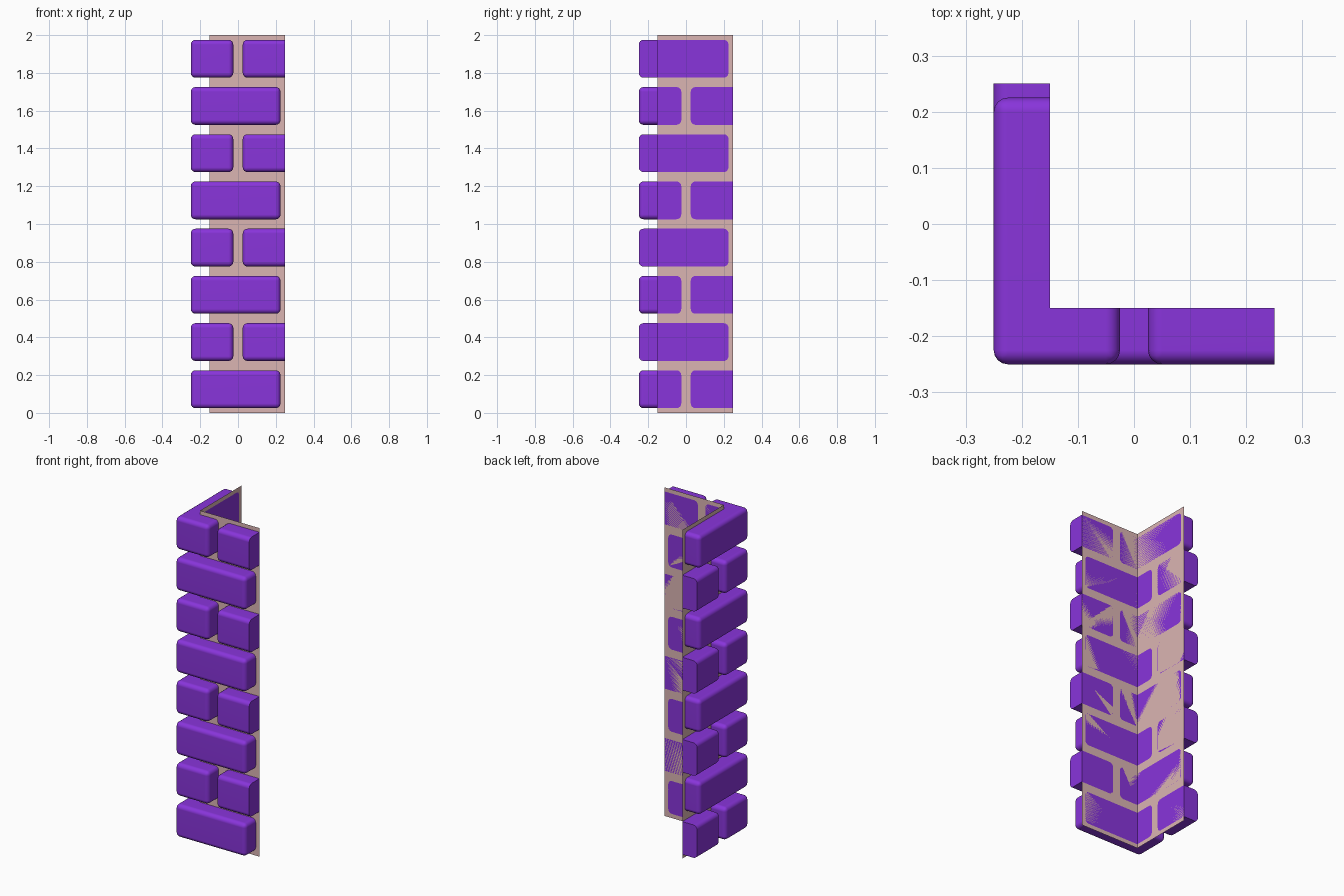
import bpy, bmesh, math
from mathutils import Vector

if "Cube" in bpy.data.objects:
    bpy.data.objects.remove(bpy.data.objects["Cube"])

OUT, WALL, END, GAP = -0.25, -0.15, 0.25, 0.025   # outer face, wall plane, open end, half joint
ROWS, PITCH, BEVEL = 8, 0.25, 0.025


def material(name, rgb):
    m = bpy.data.materials.new(name)
    m.diffuse_color = (*rgb, 1)
    m.use_nodes = True
    m.node_tree.nodes["Principled BSDF"].inputs["Base Color"].default_value = m.diffuse_color
    return m


def add_box(bm, lo, hi):
    lo, hi = Vector(lo), Vector(hi)
    verts = bmesh.ops.create_cube(bm, size=1)["verts"]
    for v in verts:
        v.co = Vector(((lo[i] + hi[i]) / 2 + v.co[i] * (hi[i] - lo[i]) for i in range(3)))


def make_object(name, bm, mat=None):
    bmesh.ops.recalc_face_normals(bm, faces=bm.faces)
    me = bpy.data.meshes.new(name)
    bm.to_mesh(me)
    bm.free()
    ob = bpy.data.objects.new(name, me)
    bpy.context.collection.objects.link(ob)
    if mat:
        me.materials.append(mat)
    return ob


def brick(name, lo, hi, mat):
    """Rounded block, sliced flat where it passes the open ends of the wall."""
    bm = bmesh.new()
    add_box(bm, lo, hi)
    bmesh.ops.bevel(bm, geom=bm.edges[:], offset=BEVEL, segments=4, profile=0.5, affect='EDGES')
    for axis in (0, 1):
        if hi[axis] > END:
            n = Vector((0, 0, 0))
            n[axis] = 1
            cut = bmesh.ops.bisect_plane(bm, geom=bm.verts[:] + bm.edges[:] + bm.faces[:],
                                         plane_co=n * END, plane_no=n, clear_outer=True)
            edges = [e for e in cut["geom_cut"] if isinstance(e, bmesh.types.BMEdge)]
            bmesh.ops.contextual_create(bm, geom=edges)
    ob = make_object(name, bm, mat)
    # hollow out the inside of the corner
    mod = ob.modifiers.new("inner_cut", 'BOOLEAN')
    mod.operation, mod.solver, mod.object = 'DIFFERENCE', 'EXACT', cutter
    bpy.ops.object.select_all(action='DESELECT')
    bpy.context.view_layer.objects.active = ob
    ob.select_set(True)
    bpy.ops.object.modifier_apply(modifier=mod.name)
    bpy.ops.object.shade_smooth_by_angle(angle=math.radians(35))
    wn = ob.modifiers.new("weighted_normals", 'WEIGHTED_NORMAL')
    wn.keep_sharp = True
    return ob


brick_mat = material("brick_purple", (0.25, 0.035, 0.71))
wall_mat = material("wall_pink", (0.71, 0.46, 0.45))

# inner corner cutter
bm = bmesh.new()
add_box(bm, (WALL, WALL, -1), (1, 1, 3))
cutter = make_object("inner_cutter", bm)

# brick courses, long arm alternating between front and left side
for i in range(ROWS):
    z0 = i * PITCH + GAP
    z1 = z0 + PITCH - 2 * GAP
    if i % 2 == 0:
        corner_hi, end_lo, end_hi = (END - GAP, -GAP, z1), (OUT, GAP, z0), (0, 0.4, z1)
    else:
        corner_hi, end_lo, end_hi = (-GAP, END - GAP, z1), (GAP, OUT, z0), (0.4, 0, z1)
    brick(f"corner_brick_{i + 1}", (OUT, OUT, z0), corner_hi, brick_mat)
    brick(f"end_brick_{i + 1}", end_lo, end_hi, brick_mat)

bpy.data.objects.remove(cutter)

# thin L-shaped backing sheet
bm = bmesh.new()
path = [(WALL, END), (WALL, WALL), (END, WALL)]
cols = [[bm.verts.new((x, y, z)) for z in (0, 2)] for x, y in path]
for a, b in zip(cols, cols[1:]):
    bm.faces.new((a[0], b[0], b[1], a[1]))
make_object("backing_wall", bm, wall_mat)
